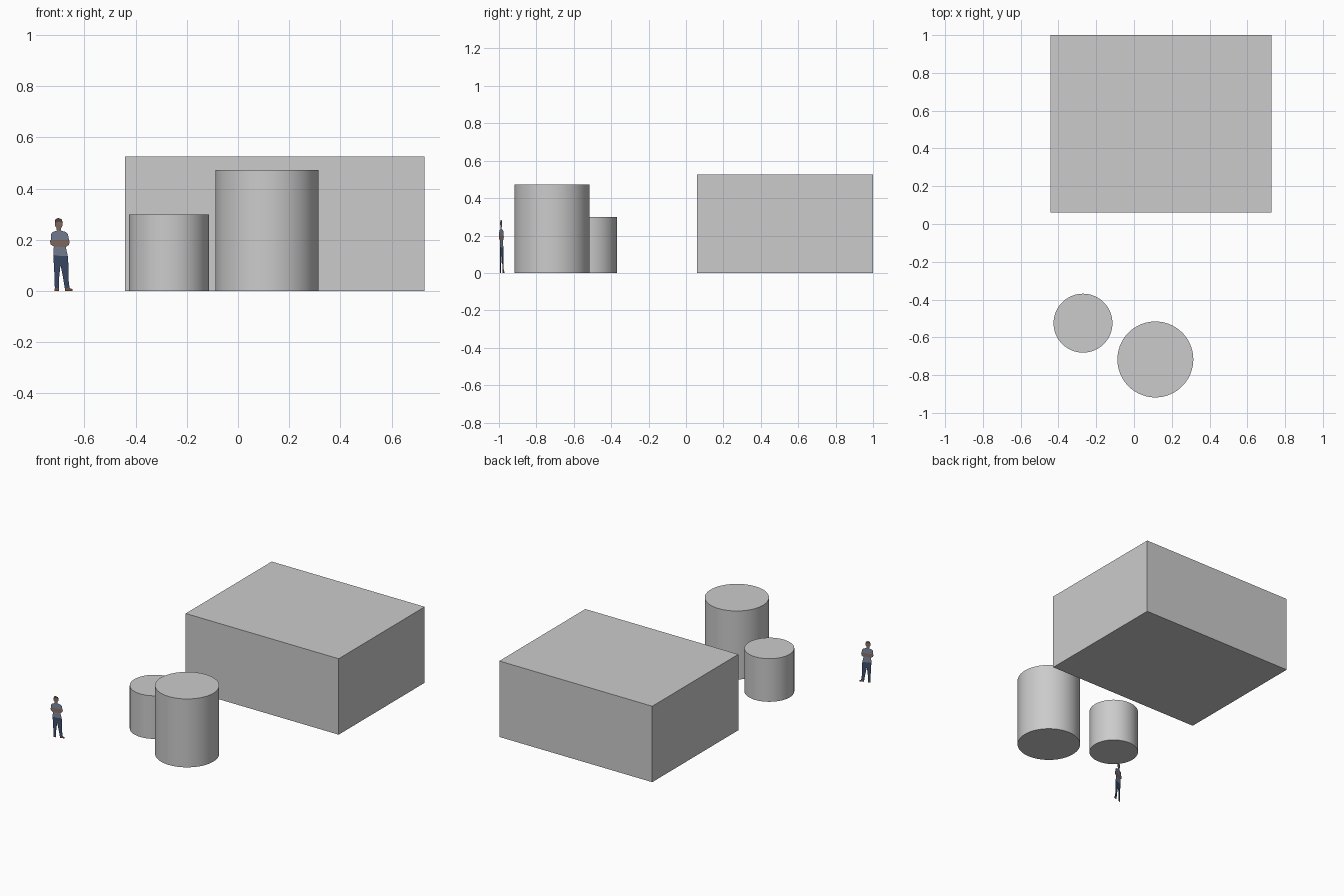
import bpy, math

if "Cube" in bpy.data.objects:
    bpy.data.objects.remove(bpy.data.objects["Cube"])

def smooth(o):
    bpy.ops.object.select_all(action='DESELECT')
    o.select_set(True)
    bpy.context.view_layer.objects.active = o
    bpy.ops.object.shade_smooth_by_angle(angle=math.radians(35))

def cylinder(name, x, y, r, h):
    bpy.ops.mesh.primitive_cylinder_add(vertices=72, radius=r, depth=h, location=(x, y, h / 2))
    o = bpy.context.object
    o.name = name
    smooth(o)

# Large block and two drums
bpy.ops.mesh.primitive_cube_add(size=1, location=(0.143, 0.53, 0.2625))
block = bpy.context.object
block.name = "large_block"
block.scale = (1.17, 0.94, 0.525)
cylinder("short_drum", -0.27, -0.525, 0.156, 0.298)
cylinder("tall_drum", 0.113, -0.717, 0.201, 0.473)

# Flat scale figure: outlines in steps of 1/256.5, u from its left edge, v up
def material(name, rgb):
    m = bpy.data.materials.new(name)
    m.diffuse_color = (*rgb, 1)
    m.use_nodes = True
    m.node_tree.nodes["Principled BSDF"].inputs["Base Color"].default_value = m.diffuse_color
    return m

skin = material("skin", (0.25, 0.16, 0.13))
hair = material("hair", (0.10, 0.07, 0.06))
shirt = material("shirt", (0.20, 0.24, 0.33))
denim = material("denim", (0.045, 0.075, 0.14))
leather = material("leather", (0.22, 0.10, 0.06))

def flat(name, pts, mat):
    verts = [(-0.735 + u / 256.5, -1 + u / 23 * 0.03, v / 256.5) for u, v in pts]
    me = bpy.data.meshes.new(name)
    me.from_pydata(verts, [], [list(range(len(verts)))[::-1]])
    me.materials.append(mat)
    bpy.context.collection.objects.link(bpy.data.objects.new(name, me))

flat("hair", [(5, 68), (5.5, 71.5), (7, 72.7), (9, 73), (12, 71.8), (13, 68.5), (9, 69.5)], hair)
flat("face", [(5, 68), (9, 69.5), (13, 68.5), (12.5, 65), (11, 62.5), (11.3, 60.5),
              (7, 60.5), (6.7, 63), (5.4, 65)], skin)
flat("shirt_top", [(7, 60.5), (11.3, 60.5), (16, 59), (18, 57), (19.3, 51), (1, 51), (1.2, 57), (3, 59)], shirt)
flat("crossed_arms", [(1, 51), (0, 50), (1, 46.5), (4, 44.5), (16, 44), (19, 46), (19.8, 49), (19.3, 51)], skin)
flat("shirt_bottom", [(4, 44.5), (16, 44), (18, 35), (10.5, 35), (3.5, 36)], shirt)
flat("left_leg", [(3.5, 36), (10.5, 35), (10.5, 24), (9.3, 13), (9, 3), (5, 3), (4.5, 18)], denim)
flat("right_leg", [(10.5, 35), (18, 35), (18.8, 24), (18.5, 13), (19.8, 3), (15, 3), (13, 15), (10.5, 27)], denim)
flat("left_shoe", [(5, 3), (9, 3), (9.2, 0), (4.8, 0)], leather)
flat("right_shoe", [(15, 3), (19.8, 3), (23, 1.5), (22.5, 0), (15, 0)], leather)
